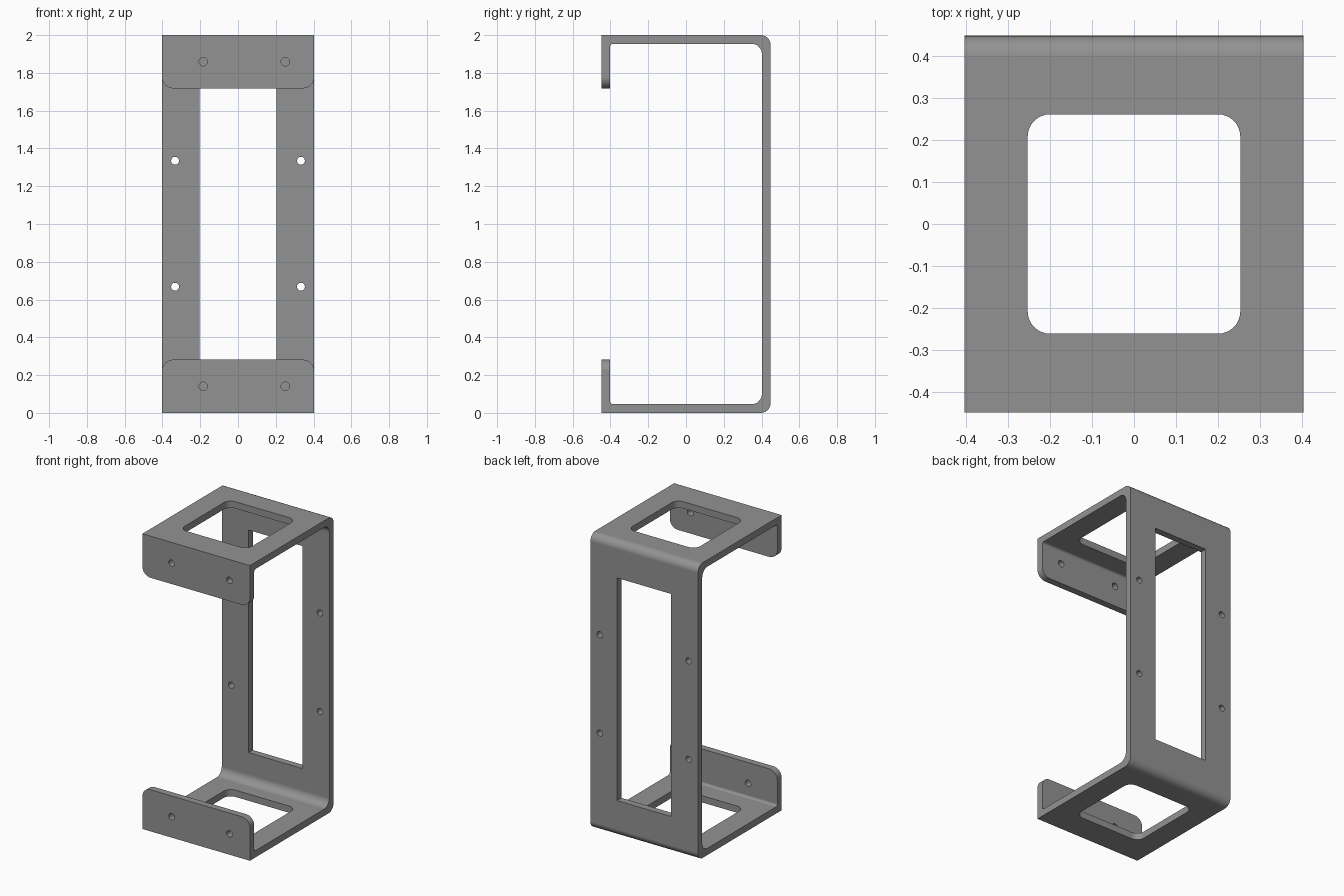
import bpy, bmesh, math
from mathutils import Vector

if "Cube" in bpy.data.objects:
    bpy.data.objects.remove(bpy.data.objects["Cube"])

W, D, H, T = 0.403, 0.448, 2.0, 0.046   # half width, half depth, height, sheet thickness
LIP = 0.282                             # height of the folded front lips


def arc(cx, cy, r, a0, a1, n=8):
    return [(cx + r * math.cos(math.radians(a0 + (a1 - a0) * i / n)),
             cy + r * math.sin(math.radians(a0 + (a1 - a0) * i / n))) for i in range(n + 1)]


def prism(bm, pts, axis, lo, hi):
    """Extrude a 2D outline along x, y or z between lo and hi."""
    place = {'x': lambda u, v: (lo, u, v), 'y': lambda u, v: (u, lo, v),
             'z': lambda u, v: (u, v, lo)}[axis]
    step = Vector([(hi - lo) * (axis == a) for a in 'xyz'])
    face = bm.faces.new([bm.verts.new(place(u, v)) for u, v in pts])
    new = bmesh.ops.extrude_face_region(bm, geom=[face])['geom']
    bmesh.ops.translate(bm, vec=step, verts=[g for g in new if isinstance(g, bmesh.types.BMVert)])


def rounded_rect(hx, hy, r):
    return (arc(hx - r, hy - r, r, 0, 90) + arc(r - hx, hy - r, r, 90, 180)
            + arc(r - hx, r - hy, r, 180, 270) + arc(hx - r, r - hy, r, 270, 360))


def make_object(name, bm):
    bmesh.ops.recalc_face_normals(bm, faces=bm.faces)
    mesh = bpy.data.meshes.new(name)
    bm.to_mesh(mesh)
    bm.free()
    obj = bpy.data.objects.new(name, mesh)
    bpy.context.collection.objects.link(obj)
    return obj


# Bent sheet: lower half of the side outline, mirrored for the upper half
RO, RI, RS = 0.052, 0.055, 0.016        # outer bend, inner bend, small inner lip bend
inner = [(T - D, LIP)] + arc(T - D + RS, T + RS, RS, 180, 270, 5)
inner += arc(D - T - RI, T + RI, RI, 270, 360)
outer = arc(D - RO, RO, RO, 360, 270) + [(-D, 0), (-D, LIP)]
flip = lambda pts: [(y, H - z) for y, z in reversed(pts)]
bm = bmesh.new()
prism(bm, inner + flip(inner) + flip(outer) + outer, 'x', -W, W)

# Rounded free corners of both lips
corners = [e for e in bm.edges
           if all(v.co.y < T - D + 0.001 and min(abs(v.co.z - LIP), abs(v.co.z - H + LIP)) < 0.001
                  for v in e.verts) and abs(e.verts[0].co.x - e.verts[1].co.x) < 0.001]
bmesh.ops.bevel(bm, geom=corners, offset=0.06, segments=8, profile=0.5, affect='EDGES')
bracket = make_object("bracket", bm)

# Cutter for windows and screw holes
bm = bmesh.new()
prism(bm, rounded_rect(0.253, 0.261, 0.053), 'z', -0.1, H + 0.1)
prism(bm, [(-0.203, 0.246), (0.203, 0.246), (0.203, 1.754), (-0.203, 1.754)], 'y', 0.32, 0.55)
for z in (0.668, 1.335):
    for x in (-0.333, 0.333):
        prism(bm, arc(x, z, 0.021, 0, 360, 24)[:-1], 'y', 0.32, 0.55)
for z in (0.141, H - 0.141):
    for x in (-0.184, 0.25):
        prism(bm, arc(x, z, 0.022, 0, 360, 24)[:-1], 'y', -0.55, -0.32)
cutter = make_object("hole_cutter", bm)
cutter.hide_render = True

bpy.context.view_layer.objects.active = bracket
bracket.select_set(True)
cut = bracket.modifiers.new("holes", 'BOOLEAN')
cut.operation, cut.solver, cut.object = 'DIFFERENCE', 'EXACT', cutter
bpy.ops.object.modifier_apply(modifier=cut.name)
bpy.data.objects.remove(cutter)

# Smooth bends with flat panels
bpy.ops.object.shade_smooth_by_angle(angle=math.radians(30))
weighted = bracket.modifiers.new("flat_panels", 'WEIGHTED_NORMAL')
weighted.keep_sharp = True

# Grey metal
grey = bpy.data.materials.new("grey_metal")
grey.diffuse_color = (0.29, 0.29, 0.29, 1)
grey.use_nodes = True
grey.node_tree.nodes["Principled BSDF"].inputs["Base Color"].default_value = grey.diffuse_color
bracket.data.materials.clear()
bracket.data.materials.append(grey)
